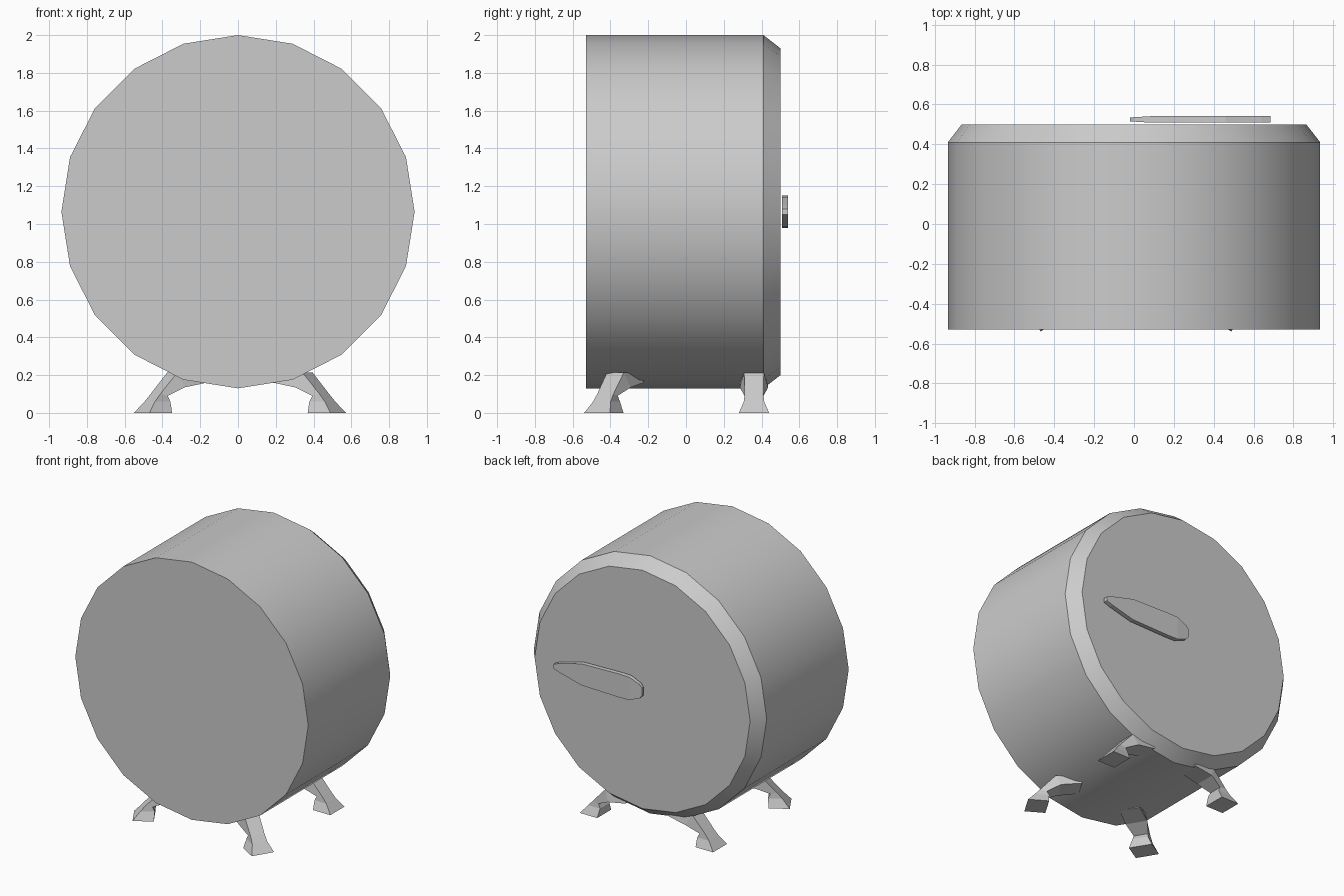
import bpy, math
from mathutils import Matrix

if "Cube" in bpy.data.objects:
    bpy.data.objects.remove(bpy.data.objects["Cube"])


def make_object(name, verts, faces):
    import bmesh
    mesh = bpy.data.meshes.new(name)
    mesh.from_pydata(verts, [], faces)
    bm = bmesh.new()
    bm.from_mesh(mesh)
    bmesh.ops.recalc_face_normals(bm, faces=bm.faces)
    bm.to_mesh(mesh)
    bm.free()
    obj = bpy.data.objects.new(name, mesh)
    bpy.context.collection.objects.link(obj)
    return obj


def loft(name, rings):
    """Join equal-length rings of points and cap both ends."""
    n = len(rings[0])
    verts = [p for ring in rings for p in ring]
    faces = [(k * n + i, k * n + (i + 1) % n, (k + 1) * n + (i + 1) % n, (k + 1) * n + i)
             for k in range(len(rings) - 1) for i in range(n)]
    faces += [tuple(range(n)), tuple(range(len(verts) - n, len(verts)))]
    return make_object(name, verts, faces)


# drum: 20-sided cylinder lying along y, chamfered at the back
SIDES, CENTRE_Z = 20, 1.065


def circle(radius, y):
    return [(radius * math.sin(i * math.tau / SIDES), y,
             CENTRE_Z + radius * math.cos(i * math.tau / SIDES)) for i in range(SIDES)]


drum = loft("drum", [circle(0.935, -0.53), circle(0.935, 0.41), circle(0.865, 0.50)])
for p in drum.data.polygons:
    p.use_smooth = abs(p.normal.y) < 0.1      # smooth wall, flat chamfer and caps
drum.data.set_sharp_from_angle(angle=math.radians(30))

# handle: flat leaf-shaped plate on the back, (x, half height, half thickness)
stations = [(-0.02, 0.03, 0.010), (0.0, 0.052, 0.011), (0.08, 0.083, 0.016),
            (0.16, 0.085, 0.016), (0.46, 0.078, 0.016), (0.64, 0.032, 0.016),
            (0.685, 0.015, 0.016)]
loft("back_handle", [[(x, 0.525 + sy * t, CENTRE_Z + sz * h)
                      for sy, sz in ((-1, -1), (1, -1), (1, 1), (-1, 1))]
                     for x, h, t in stations])

# legs: lofted sections, (outer r, outer z, outer half width, inner r, inner z, inner half width)
sections = [(0.07, 0.0, 0.08, -0.07, 0.0, 0.08),
            (0.02, 0.06, 0.054, -0.075, 0.06, 0.054),
            (-0.015, 0.10, 0.05, -0.06, 0.09, 0.05),
            (-0.12, 0.215, 0.052, -0.15, 0.135, 0.075),
            (-0.31, 0.20, 0.07, -0.29, 0.16, 0.07)]


def leg(name, x, y, angle):
    place = Matrix.Translation((x, y, 0)) @ Matrix.Rotation(math.radians(angle), 4, 'Z')
    obj = loft(name, [[(ro, -wo, zo), (ro, wo, zo), (ri, wi, zi), (ri, -wi, zi)]
                      for ro, zo, wo, ri, zi, wi in sections])
    obj.data.transform(place)


for side, right_x, angle in (("right", 0.01, 0), ("left", 0.01, 180)):
    s = 1 if side == "right" else -1
    leg("front_leg_" + side, right_x + s * 0.46, -0.435, angle - s * 31)
    leg("back_leg_" + side, right_x + s * 0.465, 0.36, angle)
